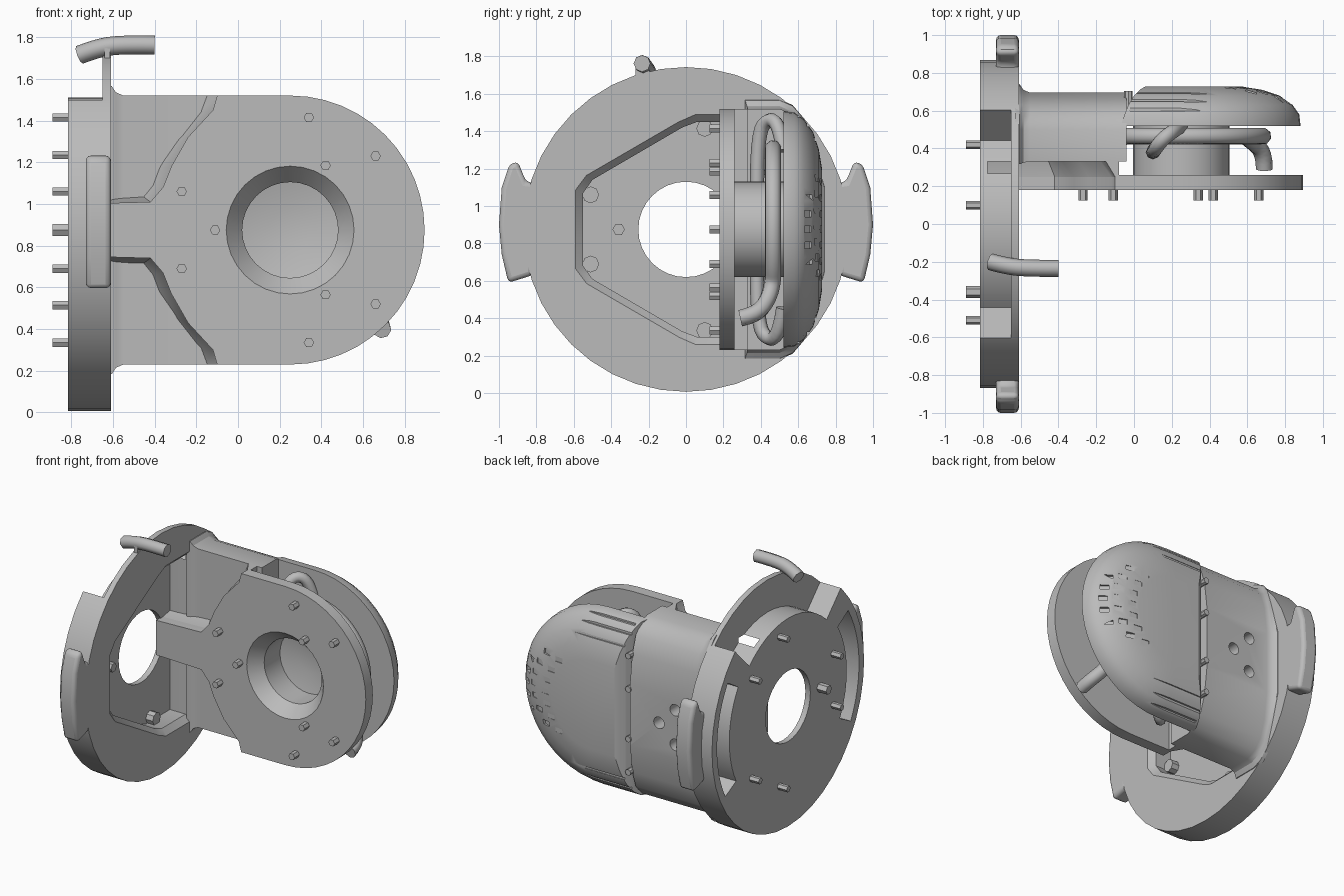
import bpy, bmesh
from math import sin, cos, pi, radians
from mathutils import Vector

if "Cube" in bpy.data.objects:
    bpy.data.objects.remove(bpy.data.objects["Cube"])

grey = bpy.data.materials.new("plain grey")
grey.use_nodes = True
TONE = (0.5, 0.5, 0.5, 1)
grey.diffuse_color = TONE
grey.node_tree.nodes["Principled BSDF"].inputs["Base Color"].default_value = TONE

MID = 0.875   # height of the main axis
HUB = 0.25    # x of the joint axis


def finish(ob, angle=30):
    bpy.ops.object.select_all(action='DESELECT')
    ob.select_set(True)
    bpy.context.view_layer.objects.active = ob
    bpy.ops.object.shade_smooth_by_angle(angle=radians(angle))
    return ob


def place(axis, d, p):
    return Vector((d, p[0], p[1])) if axis == 'x' else Vector((p[0], d, p[1]))


def loft(name, axis, sections):
    """Skin a list of (depth, outline) sections along an axis and cap the ends."""
    bm = bmesh.new()
    rings = [[bm.verts.new(place(axis, d, p)) for p in pts] for d, pts in sections]
    n = len(rings[0])
    for a, b in zip(rings, rings[1:]):
        for i in range(n):
            j = (i + 1) % n
            bm.faces.new((a[i], a[j], b[j], b[i]))
    bm.faces.new(rings[0])
    bm.faces.new(rings[-1])
    bmesh.ops.recalc_face_normals(bm, faces=bm.faces)
    me = bpy.data.meshes.new(name)
    bm.to_mesh(me)
    bm.free()
    me.materials.append(grey)
    ob = bpy.data.objects.new(name, me)
    bpy.context.collection.objects.link(ob)
    return finish(ob)


def prism(name, axis, pts, lo, hi):
    return loft(name, axis, [(lo, pts), (hi, pts)])


def arc(cx, cz, r, a0, a1, n):
    return [(cx + r * cos(radians(a0 + (a1 - a0) * i / n)),
             cz + r * sin(radians(a0 + (a1 - a0) * i / n))) for i in range(n + 1)]


def circle(cx, cz, r, n=32):
    return arc(cx, cz, r, 0, 360, n)[:-1]


def sector(r0, r1, a0, a1):
    return arc(0, MID, r1, a0, a1, 12) + arc(0, MID, r0, a1, a0, 12)


def mirrored(pts):
    """Add the lower half of an outline, mirrored about the main axis."""
    return pts + [(u, 2 * MID - v) for u, v in reversed(pts)]


def cut(ob, *cutters):
    for c in cutters:
        m = ob.modifiers.new("cut", 'BOOLEAN')
        m.object, m.solver = c, 'EXACT'
        c.hide_render = True
        c.hide_viewport = True
        c.display_type = 'WIRE'
    bpy.context.view_layer.update()
    me = bpy.data.meshes.new_from_object(ob.evaluated_get(bpy.context.evaluated_depsgraph_get()))
    ob.modifiers.clear()
    ob.data = me
    for c in cutters:
        bpy.data.objects.remove(c)
    return finish(ob)


def bevel(ob, width, seg=2):
    m = ob.modifiers.new("bevel", 'BEVEL')
    m.width, m.segments, m.limit_method = width, seg, 'ANGLE'


def tube(name, pts, r):
    cu = bpy.data.curves.new(name, 'CURVE')
    cu.dimensions, cu.bevel_depth, cu.bevel_resolution, cu.use_fill_caps = '3D', r, 2, True
    sp = cu.splines.new('NURBS')
    sp.points.add(len(pts) - 1)
    for q, p in zip(sp.points, pts):
        q.co = (*p, 1)
    sp.order_u, sp.use_endpoint_u, sp.resolution_u = 3, True, 4
    cu.materials.append(grey)
    ob = bpy.data.objects.new(name, cu)
    bpy.context.collection.objects.link(ob)
    finish_sel = bpy.context.view_layer
    bpy.ops.object.select_all(action='DESELECT')
    ob.select_set(True)
    finish_sel.objects.active = ob
    bpy.ops.object.convert(target='MESH')
    return finish(bpy.context.object, 50)


def box(name, loc, size, rot=0):
    bpy.ops.mesh.primitive_cube_add(size=1, location=loc, rotation=(0, 0, rot))
    ob = bpy.context.object
    ob.name, ob.scale = name, size
    return ob


# Round flange: front recess, open top, side pockets, centre hole
flange = prism("flange", 'x', circle(0, MID, 0.868, 40), -0.815, -0.61)
recess = [(0.33, 1.45), (0.06, 1.45), (-0.02, 1.42), (-0.5, 1.14), (-0.55, 1.07)]
wide = [(0.34, 1.5), (0.05, 1.5), (-0.04, 1.46), (-0.54, 1.17), (-0.6, 1.09)]
cut(flange,
    loft("recess_cutter", 'x', [(-0.775, mirrored(recess)), (-0.65, mirrored(recess)),
                                (-0.6, mirrored(wide))]),
    prism("top_cutter", 'x', sector(0.635, 0.95, 46, 134), -0.9, -0.65),
    prism("left_pocket_cutter", 'x', sector(0.67, 0.81, -28, 32), -0.9, -0.65),
    prism("right_pocket_cutter", 'x', sector(0.67, 0.81, 148, 208), -0.9, -0.65),
    prism("hole_cutter", 'x', circle(0, MID, 0.255), -0.9, -0.5))

# Flange bolts with heads inside the recess, and one locating pin
for i, (y, dz) in enumerate([(0.1, 0.54), (0.42, 0.36), (-0.51, 0.185)]):
    for s in (1, -1):
        z = MID + s * dz
        prism(f"flange_bolt_{i}_{s}", 'x', circle(y, z, 0.023, 6), -0.89, -0.77)
        prism(f"flange_bolt_head_{i}_{s}", 'x', circle(y, z, 0.045, 8), -0.78, -0.72)
prism("locating_pin", 'x', circle(-0.36, MID, 0.033, 6), -0.89, -0.74)

# Side grips
for side, s in (("left", 1), ("right", -1)):
    outline = [(0.8, 1.12), (0.855, 1.13), (0.9, 1.24), (0.945, 1.22), (0.985, 1.1), (1.0, 0.9),
               (0.985, 0.74), (0.95, 0.59), (0.82, 0.63)]
    grip = prism(side + "_grip", 'x', [(s * y, z) for y, z in outline], -0.73, -0.61)
    bevel(grip, 0.035, 3)
    finish(grip, 40)

# Cable stub on top of the flange
tube("cable_stub", [(-0.4, -0.235, 1.762), (-0.55, -0.235, 1.765), (-0.67, -0.225, 1.75),
                    (-0.76, -0.2, 1.715)], 0.045)
prism("cable_bracket", 'x', [(-0.27, 1.66), (-0.19, 1.68), (-0.2, 1.76), (-0.27, 1.76)], -0.64, -0.615)

# Arm housing flaring into the flange
def housing(g):
    return mirrored([(0.33 - g * 0.3, 1.52 + g), (0.5, 1.52 + g), (0.57, 1.49 + g), (0.63, 1.42 + g),
                     (0.67, 1.3 + g), (0.695 + g, 1.1)])

arm = loft("arm_housing", 'x', [(-0.63, housing(0.05)), (-0.605, housing(0.045)), (-0.585, housing(0.015)),
                                (-0.55, housing(0)), (-0.04, housing(0))])
cut(arm, *[prism("port_cutter", 'y', circle(x, z, 0.042, 16), 0.6, 0.8)
           for x, z in ((-0.4, 1.0), (-0.27, MID), (-0.4, 0.75))])

# Front plate, its sloping web and the joint drum with a funnel opening
left_edge = [(-0.1, 1.52), (-0.12, 1.45), (-0.24, 1.32), (-0.32, 1.18), (-0.36, 1.08),
             (-0.42, 1.01), (-0.78, 1.0)]
plate = prism("front_plate", 'y', arc(HUB, MID, 0.645, -90, 90, 24) + mirrored(left_edge), 0.18, 0.26)
web_top = [(-0.08, 1.52)] + left_edge
web_base = [(-0.08, 1.52), (-0.16, 1.52), (-0.19, 1.44), (-0.3, 1.3), (-0.39, 1.17),
            (-0.42, 1.09), (-0.46, 1.04), (-0.78, 1.02)]
loft("plate_web", 'y', [(0.19, mirrored(web_top)), (0.25, mirrored(web_top)), (0.35, mirrored(web_base))])
drum = prism("joint_drum", 'y', circle(HUB, MID, 0.255), 0.255, 0.54)
for part in (plate, drum):
    cut(part, loft("funnel_cutter", 'y', [(0.17, circle(HUB, MID, 0.315)), (0.27, circle(HUB, MID, 0.23)),
                                          (0.45, circle(HUB, MID, 0.23)), (0.48, circle(HUB, MID, 0.1))]))

# Front plate bolts
bolts = [(-0.27, 0.185), (0.42, 0.31), (0.66, 0.355), (0.34, 0.54)]
for i, (x, dz) in enumerate([(-0.11, 0)] + bolts + [(x, -d) for x, d in bolts]):
    prism(f"plate_bolt_{i}", 'y', circle(x, MID + dz, 0.025, 6), 0.125, 0.19)

# Domed rear cover
def shell(x0, r):
    return arc(HUB, MID, r, -90, 90, 24) + [(x0, MID + r), (x0, MID - r)]

cover = loft("rear_cover", 'y', [(0.52, shell(-0.07, 0.632)), (0.58, shell(-0.05, 0.625)),
                                 (0.63, shell(-0.03, 0.59)), (0.68, shell(0, 0.52)),
                                 (0.71, shell(0.03, 0.43)), (0.728, shell(0.06, 0.32))])
cutters = []
for row, (x, y) in enumerate([(0.81, 0.65), (0.73, 0.705), (0.62, 0.73)]):
    for k in range(-3, 4):
        cutters.append(box("vent_cutter", (x - 0.012 * k * k, y, MID + k * 0.085 + 0.02 * (row % 2)),
                           (0.06, 0.025, 0.035), -0.7 + 0.3 * row))
for s in (1, -1):
    for y, r in ((0.605, 0.61), (0.655, 0.557), (0.695, 0.48)):
        cutters.append(box("groove_cutter", (0.2, y, MID + s * r), (0.44, 0.016, 0.016)))
bpy.context.view_layer.update()
cut(cover, *cutters)

# Seam bolts beside the cover
for i, dz in enumerate((0.42, 0.18, -0.18, -0.42)):
    prism(f"seam_bolt_{i}", 'y', circle(-0.03, MID + dz, 0.022, 8), 0.6, 0.705)

# Hoses around the drum
ring = [(x, 0.465, z) for x, z in arc(HUB, MID, 0.435, 135, -40, 14)]
tube("main_hose", [(-0.1, 0.45, 1.1)] + ring + [(0.62, 0.44, 0.5), (0.69, 0.38, 0.42), (0.69, 0.29, 0.4)], 0.045)
for name, s in (("upper", 1), ("lower", -1)):
    path = [(0.1, 0.38, 0.25), (0.1, 0.38, 0.52), (0.15, 0.45, 0.6), (0.22, 0.5, 0.55), (0.25, 0.52, 0.42)]
    tube(name + "_hose_loop", [(x, y, MID + s * dz) for x, y, dz in path], 0.038)
